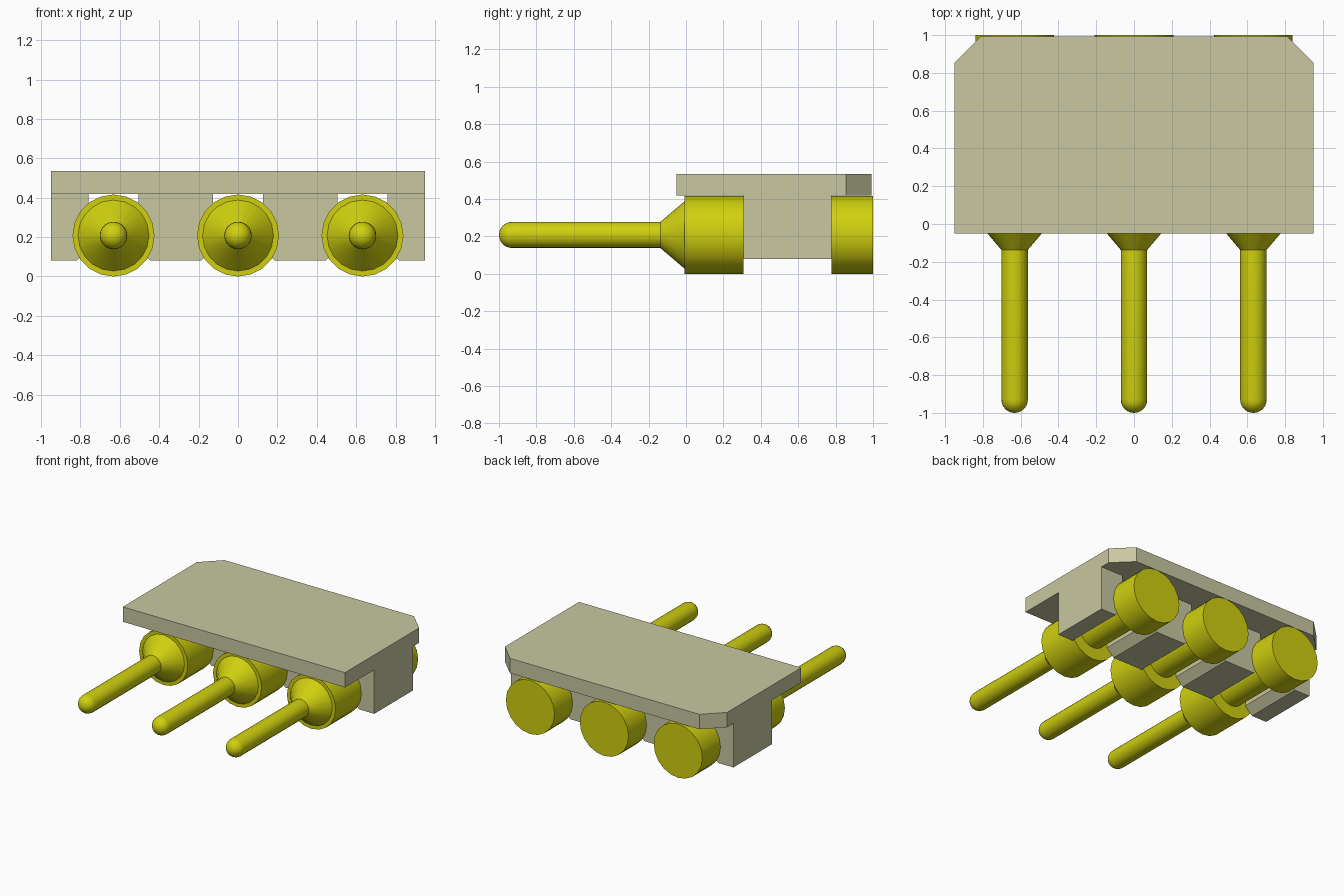
import bpy, bmesh, math

old = bpy.data.objects.get("Cube")
if old:
    bpy.data.objects.remove(old, do_unlink=True)


def material(name, rgb):
    m = bpy.data.materials.new(name)
    m.use_nodes = True
    m.diffuse_color = (*rgb, 1)
    m.node_tree.nodes["Principled BSDF"].inputs["Base Color"].default_value = (*rgb, 1)
    return m


BEIGE = material("beige plastic", (0.58, 0.58, 0.36))
GOLD = material("gold metal", (0.63, 0.63, 0.005))


def finish(name, bm, mat, smooth=False):
    bmesh.ops.recalc_face_normals(bm, faces=bm.faces)
    me = bpy.data.meshes.new(name)
    bm.to_mesh(me)
    bm.free()
    me.materials.append(mat)
    ob = bpy.data.objects.new(name, me)
    bpy.context.collection.objects.link(ob)
    if smooth:
        bpy.ops.object.select_all(action='DESELECT')
        ob.select_set(True)
        bpy.context.view_layer.objects.active = ob
        bpy.ops.object.shade_smooth_by_angle(angle=math.radians(30))
    return ob


def prism(name, points, offset, mat):
    """Extrude a closed outline of 3D points along the offset."""
    bm = bmesh.new()
    face = bm.faces.new([bm.verts.new(p) for p in points])
    ext = bmesh.ops.extrude_face_region(bm, geom=[face])
    verts = [v for v in ext["geom"] if isinstance(v, bmesh.types.BMVert)]
    bmesh.ops.translate(bm, verts=verts, vec=offset)
    return finish(name, bm, mat)


def lathe(name, profile, x, z, mat, sides=20):
    """Turn (radius, y) pairs about an axis parallel to y."""
    bm = bmesh.new()
    vs = [bm.verts.new((x + r, y, z)) for r, y in profile]
    es = [bm.edges.new(pair) for pair in zip(vs, vs[1:])]
    bmesh.ops.spin(bm, geom=vs + es, cent=(x, 0, z), axis=(0, 1, 0),
                   angle=math.tau, steps=sides)
    bmesh.ops.remove_doubles(bm, verts=bm.verts, dist=1e-4)
    return finish(name, bm, mat, smooth=True)


# Top plate with two clipped rear corners
outline = [(-0.95, -0.05), (0.95, -0.05), (0.95, 0.855),
           (0.81, 0.993), (-0.81, 0.993), (-0.95, 0.855)]
prism("top_plate", [(x, y, 0.42) for x, y in outline], (0, 0, 0.115), BEIGE)

# Holder blocks, separated by slots that flare at the bottom
PITCH, SLOT, FLARE = 0.632, 0.128, 0.06
BOTTOM, TOP, FRONT, BACK = 0.08, 0.42, 0.307, 0.778
slots = [-PITCH, 0, PITCH]
lefts = [-0.95] + [s + SLOT for s in slots]
rights = [s - SLOT for s in slots] + [0.95]
for i, (a, b) in enumerate(zip(lefts, rights)):
    fa = 0 if i == 0 else FLARE
    fb = 0 if i == 3 else FLARE
    pts = [(a, TOP), (b, TOP)]
    pts += [(b, BOTTOM + fb)] if fb else []
    pts += [(b - fb, BOTTOM), (a + fa, BOTTOM)]
    pts += [(a, BOTTOM + fa)] if fa else []
    prism(f"holder_block_{i + 1}", [(x, FRONT, z) for x, z in pts],
          (0, BACK - FRONT, 0), BEIGE)

# Turned pins: round tip, shaft, cone, collar, neck and rear disc
R = 0.07
tip = [(R * math.sin(t), -0.93 - R * math.cos(t))
       for t in (math.pi / 2 * k / 6 for k in range(7))]
profile = tip + [(R, -0.137), (0.18, -0.008), (0.208, -0.008), (0.208, 0.307),
                 (0.115, 0.307), (0.115, 0.778), (0.208, 0.778),
                 (0.208, 1.0), (0, 1.0)]
for x, side in zip(slots, ("right", "middle", "left")):
    lathe(f"{side}_pin", profile, x, 0.208, GOLD)
